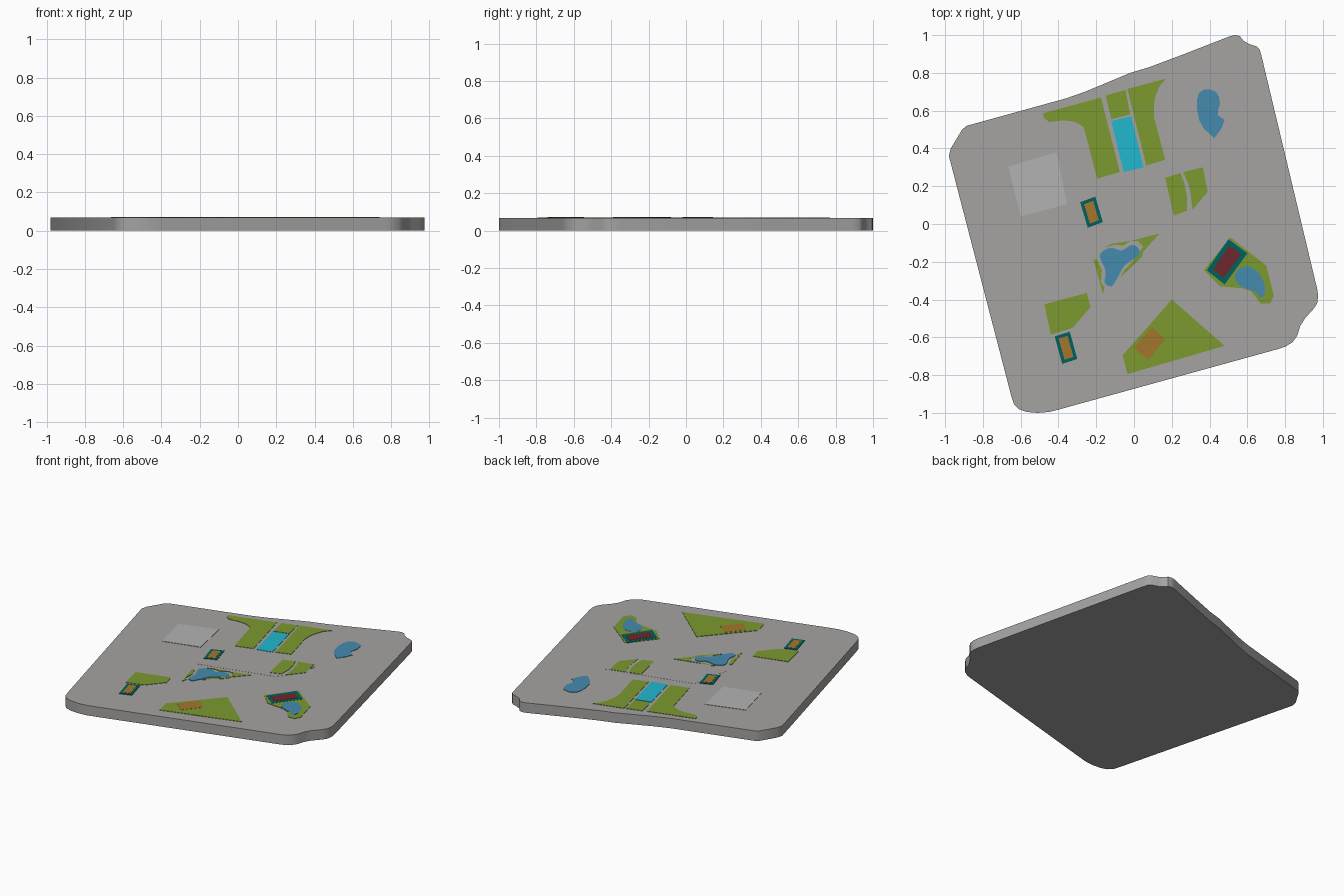
import bpy, bmesh
from mathutils import Vector

BASE_TOP = 0.068
L0, L1, L2, L3 = 0.0687, 0.0705, 0.0715, 0.0725   # stacked patch heights


def material(name, rgb):
    m = bpy.data.materials.new(name)
    m.diffuse_color = (*rgb, 1)
    return m


GREEN = material("grass", (0.20, 0.32, 0.03))
BLUE = material("pond_water", (0.06, 0.26, 0.42))
CYAN = material("pool_water", (0.015, 0.48, 0.63))
TEAL = material("court_border", (0.0, 0.12, 0.12))
BROWN = material("court_clay", (0.36, 0.18, 0.025))
RED = material("court_red", (0.16, 0.02, 0.025))
PALE = material("pale_paving", (0.45, 0.45, 0.45))
STONE = material("ground_stone", (0.38, 0.37, 0.36))


def slab(name, pts, z0, z1, mat=None, smooth=False):
    """Extrude a flat outline between two heights."""
    bm = bmesh.new()
    face = bm.faces.new([bm.verts.new((x, y, z0)) for x, y in pts])
    top = bmesh.ops.extrude_face_region(bm, geom=[face])["geom"]
    bmesh.ops.translate(bm, vec=(0, 0, z1 - z0),
                        verts=[v for v in top if isinstance(v, bmesh.types.BMVert)])
    bmesh.ops.recalc_face_normals(bm, faces=bm.faces)
    me = bpy.data.meshes.new(name)
    bm.to_mesh(me)
    bm.free()
    ob = bpy.data.objects.new(name, me)
    bpy.context.collection.objects.link(ob)
    if mat:
        me.materials.append(mat)
    if smooth:
        bpy.ops.object.select_all(action='DESELECT')
        ob.select_set(True)
        bpy.context.view_layer.objects.active = ob
        bpy.ops.object.shade_smooth_by_angle(angle=0.6)
    return ob


def patch(name, pts, mat, z=L1):
    return slab(name, pts, BASE_TOP - 0.002, z, mat)


def rounded(pts, steps=4):
    """Closed smooth curve through the points."""
    p, n, out = [Vector(q) for q in pts], len(pts), []
    for i in range(n):
        a, b, c, d = p[i - 1], p[i], p[(i + 1) % n], p[(i + 2) % n]
        for k in range(steps):
            t = k / steps
            out.append(0.5 * (2 * b + (c - a) * t + (2 * a - 5 * b + 4 * c - d) * t * t
                              + (3 * b - a - 3 * c + d) * t ** 3))
    return out


def inset(pts, d):
    """Move rectangle corners inward by d along both sides."""
    p, n = [Vector(q) for q in pts], len(pts)
    return [p[i] + d * ((p[i - 1] - p[i]).normalized() + (p[(i + 1) % n] - p[i]).normalized())
            for i in range(n)]


def court(name, pts, inner_mat, d):
    patch(name + "_border", pts, TEAL, L2)
    patch(name + "_surface", inset(pts, d), inner_mat, L3)


# Ground plate
slab("ground_plate", [
    (-0.98, 0.36), (-0.97, 0.40), (-0.91, 0.50), (-0.885, 0.52), (-0.36, 0.665), (-0.26, 0.70),
    (-0.14, 0.75), (-0.02, 0.80), (0.08, 0.83), (0.24, 0.89), (0.51, 0.995), (0.535, 1.0),
    (0.56, 0.995), (0.58, 0.97), (0.605, 0.955), (0.65, 0.94), (0.665, 0.925), (0.675, 0.89),
    (0.97, -0.345), (0.975, -0.38), (0.97, -0.42), (0.95, -0.45), (0.905, -0.50), (0.88, -0.54),
    (0.865, -0.59), (0.84, -0.625), (0.80, -0.65), (0.77, -0.66), (-0.39, -0.98), (-0.45, -0.995),
    (-0.51, -1.0), (-0.57, -0.995), (-0.61, -0.98), (-0.635, -0.955), (-0.65, -0.91)],
    0, BASE_TOP, STONE, True)

# Paved areas
patch("plaza_paving", [(-0.24, -0.11), (0.27, 0.02), (0.38, 0.16), (0.39, 0.31), (-0.18, 0.17)],
      STONE, L0)
patch("pale_square", [(-0.665, 0.305), (-0.41, 0.38), (-0.355, 0.105), (-0.60, 0.04)], PALE)

# North garden with a long pool
patch("garden_lawn_left", [(-0.485, 0.585), (-0.175, 0.67), (-0.075, 0.275), (-0.195, 0.24),
                           (-0.265, 0.51), (-0.29, 0.53), (-0.33, 0.545), (-0.38, 0.548),
                           (-0.45, 0.54), (-0.475, 0.56)], GREEN)
patch("garden_lawn_right", [(-0.035, 0.715), (0.17, 0.77), (0.135, 0.73), (0.115, 0.68),
                            (0.105, 0.63), (0.105, 0.57), (0.165, 0.34), (0.065, 0.31)], GREEN)
patch("garden_lawn_middle", [(-0.15, 0.68), (-0.045, 0.71), (-0.02, 0.58), (-0.12, 0.555)], GREEN)
patch("long_pool", [(-0.12, 0.545), (-0.015, 0.57), (0.05, 0.30), (-0.055, 0.275)], CYAN)

# Teardrop pond
patch("teardrop_pond", [(0.333, 0.66), (0.345, 0.695), (0.37, 0.712), (0.40, 0.713), (0.435, 0.70),
                        (0.45, 0.675), (0.455, 0.635), (0.445, 0.60), (0.445, 0.575), (0.48, 0.55),
                        (0.46, 0.50), (0.425, 0.455), (0.37, 0.505), (0.345, 0.55), (0.333, 0.61)],
      BLUE)

# Twin lawns east of the plaza
patch("twin_lawn_left", [(0.165, 0.245), (0.245, 0.27), (0.265, 0.22), (0.28, 0.15), (0.28, 0.07),
                         (0.21, 0.045)], GREEN)
patch("twin_lawn_right", [(0.26, 0.275), (0.365, 0.30), (0.39, 0.17), (0.31, 0.075),
                          (0.30, 0.16), (0.285, 0.22)], GREEN)

# Three-lobed pond with lawn slivers around it
patch("pond_lawn_north", [(-0.155, -0.125), (0.135, -0.05), (0.05, -0.12), (0.02, -0.09),
                          (-0.02, -0.09), (-0.06, -0.115), (-0.12, -0.105)], GREEN)
patch("pond_lawn_east", [(0.135, -0.05), (0.05, -0.12), (0.045, -0.17), (0.01, -0.205),
                         (-0.045, -0.235), (-0.075, -0.285)], GREEN)
patch("pond_lawn_west", [(-0.215, -0.185), (-0.195, -0.19), (-0.17, -0.245), (-0.175, -0.31),
                         (-0.155, -0.335), (-0.165, -0.37)], GREEN)
patch("lobed_pond", rounded([(-0.18, -0.175), (-0.16, -0.14), (-0.115, -0.127), (-0.065, -0.14),
                             (-0.015, -0.112), (0.02, -0.125), (0.025, -0.165), (-0.05, -0.22),
                             (-0.09, -0.29), (-0.12, -0.33), (-0.155, -0.31), (-0.15, -0.25)]),
      BLUE, L2)

# South-west lawn, southern triangular lawn and its clay court
patch("west_lawn", [(-0.475, -0.425), (-0.25, -0.365), (-0.23, -0.44), (-0.325, -0.55),
                    (-0.44, -0.585)], GREEN)
patch("triangle_lawn", [(0.2, -0.4), (0.48, -0.645), (-0.035, -0.795), (-0.06, -0.695)], GREEN)
patch("clay_court", [(0.0, -0.655), (0.095, -0.545), (0.165, -0.61), (0.075, -0.72)], BROWN, L2)

# South-east lawn with kidney pond
patch("east_lawn", [(0.37, -0.245), (0.51, -0.07), (0.61, -0.15), (0.70, -0.22), (0.74, -0.38),
                    (0.72, -0.42), (0.67, -0.42), (0.62, -0.355), (0.57, -0.34), (0.455, -0.33)],
      GREEN)
patch("kidney_pond", rounded([(0.535, -0.27), (0.56, -0.235), (0.61, -0.225), (0.66, -0.26),
                              (0.69, -0.32), (0.69, -0.375), (0.67, -0.39), (0.645, -0.36),
                              (0.575, -0.335), (0.545, -0.31)]), BLUE, L2)

# Bordered courts
court("centre_court", [(-0.285, 0.115), (-0.205, 0.145), (-0.165, 0.01), (-0.245, -0.02)], BROWN, 0.017)
court("south_court", [(-0.42, -0.595), (-0.34, -0.57), (-0.3, -0.715), (-0.38, -0.74)], BROWN, 0.017)
court("east_court", [(0.385, -0.245), (0.5, -0.08), (0.6, -0.155), (0.48, -0.32)], RED, 0.024)
